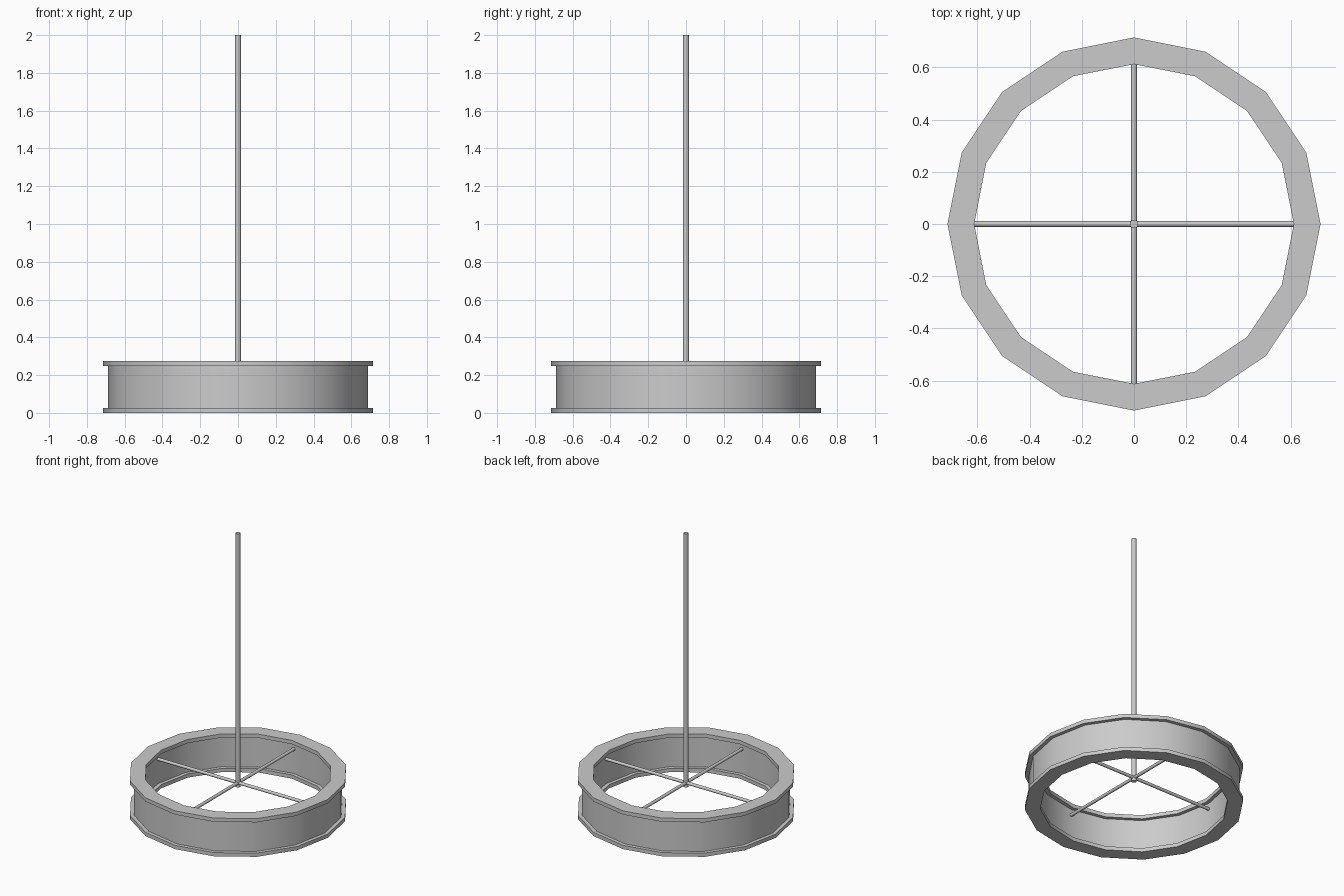
import bpy
import bmesh
import math

SIDES = 16

cube = bpy.data.objects.get("Cube")
if cube:
    bpy.data.objects.remove(cube, do_unlink=True)

grey = bpy.data.materials.new("light grey")
grey.use_nodes = True
grey.diffuse_color = (0.6, 0.6, 0.6, 1)
grey.node_tree.nodes["Principled BSDF"].inputs["Base Color"].default_value = (0.6, 0.6, 0.6, 1)


def finish(obj, name):
    obj.name = name
    obj.data.materials.append(grey)
    bpy.ops.object.select_all(action="DESELECT")
    obj.select_set(True)
    bpy.context.view_layer.objects.active = obj
    bpy.ops.object.shade_smooth_by_angle(angle=math.radians(30))


def ring(name, profile):
    """Revolve a closed (radius, height) profile around z."""
    bm = bmesh.new()
    loops = []
    for i in range(SIDES):
        a = math.tau * i / SIDES
        loops.append([bm.verts.new((r * math.cos(a), r * math.sin(a), z)) for r, z in profile])
    n = len(profile)
    for i in range(SIDES):
        a, b = loops[i], loops[(i + 1) % SIDES]
        for j in range(n):
            k = (j + 1) % n
            bm.faces.new((a[j], b[j], b[k], a[k]))
    bmesh.ops.recalc_face_normals(bm, faces=bm.faces)
    mesh = bpy.data.meshes.new(name)
    bm.to_mesh(mesh)
    bm.free()
    obj = bpy.data.objects.new(name, mesh)
    bpy.context.collection.objects.link(obj)
    finish(obj, name)


def rod(name, radius, length, location, rotation=(0, 0, 0)):
    bpy.ops.mesh.primitive_cylinder_add(vertices=SIDES, radius=radius, depth=length,
                                        location=location, rotation=rotation)
    finish(bpy.context.object, name)


# Rim: a drum wall with a flange standing out on both sides, top and bottom
IN, WALL_IN, WALL_OUT, OUT = 0.612, 0.637, 0.688, 0.714
LOW, HIGH, TOP = 0.027, 0.248, 0.275
ring("rim", [(IN, 0), (OUT, 0), (OUT, LOW), (WALL_OUT, LOW), (WALL_OUT, HIGH), (OUT, HIGH),
             (OUT, TOP), (IN, TOP), (IN, HIGH), (WALL_IN, HIGH), (WALL_IN, LOW), (IN, LOW)])

# Crossed spokes between the rim walls
quarter = math.pi / 2
rod("spoke_across", 0.011, 2 * WALL_IN, (0, 0, 0.205), (0, quarter, 0))
rod("spoke_along", 0.011, 2 * WALL_IN, (0, 0, 0.205), (quarter, 0, 0))

# Upright pole through the hub
BASE = 0.177
rod("pole", 0.016, 2 - BASE, (0, 0, (2 + BASE) / 2))
